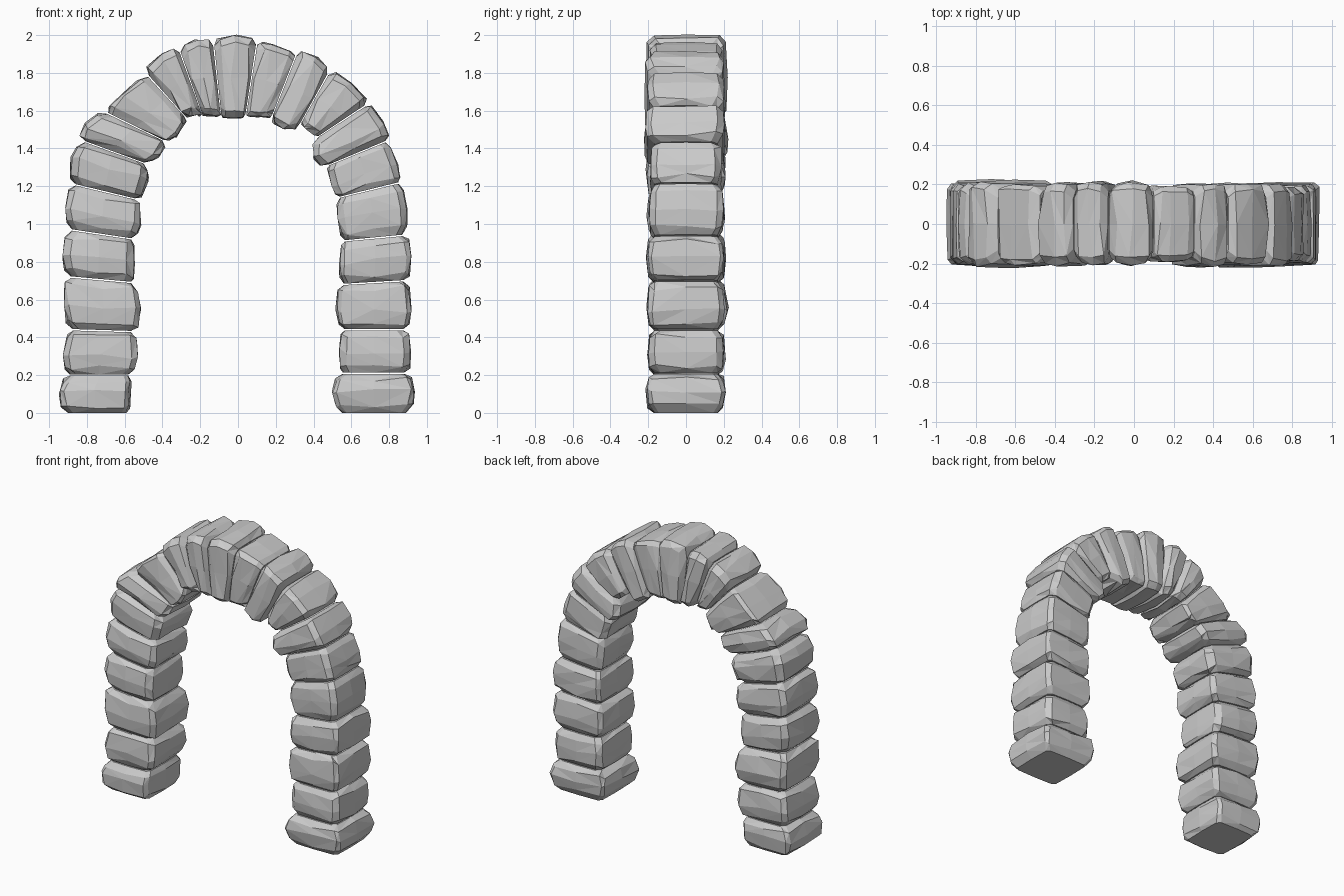
import bpy, bmesh, random
from mathutils import Vector

if "Cube" in bpy.data.objects:
    bpy.data.objects.remove(bpy.data.objects["Cube"])

random.seed(7)
HALF_DEPTH = 0.18

# Joints between stones, left foot to right foot: inner x, z, outer x, z
JOINTS = [
    (-.58, .01, -.91, .01), (-.57, .20, -.90, .20), (-.555, .43, -.885, .44),
    (-.555, .69, -.895, .72), (-.555, .92, -.89, .97), (-.535, 1.13, -.87, 1.21),
    (-.49, 1.32, -.82, 1.44), (-.39, 1.44, -.70, 1.59), (-.28, 1.57, -.48, 1.79),
    (-.19, 1.58, -.31, 1.92), (-.09, 1.57, -.13, 1.955), (.04, 1.57, .10, 1.96),
    (.18, 1.57, .31, 1.90), (.33, 1.53, .48, 1.80), (.42, 1.46, .68, 1.63),
    (.475, 1.31, .79, 1.44), (.53, 1.14, .86, 1.22), (.555, .91, .88, .94),
    (.55, .68, .885, .70), (.555, .44, .885, .44), (.545, .21, .89, .21),
    (.54, .01, .90, .01)]

# How far each stone swells past its joints: (inner, outer)
BULGE = [
    (.0, .04), (.03, .03), (.04, .03), (.0, .035), (.03, .03), (.03, .04), (.03, .05),
    (.035, .015), (.0, .045), (.0, .035), (.01, .04), (.0, .01), (.05, .04), (.0, .035),
    (.055, .03), (.01, .01), (.01, .02), (.01, .035), (.03, .03), (.01, .025), (.04, .04)]

# Rings along a stone: position, share of the bulge, inset at the joints
RINGS = [(.015, .0, .014), (.15, .6, 0), (.5, 1.0, 0), (.85, .6, 0), (.985, .0, .014)]


def section(lo, hi, front, back, c):
    """Chamfered rectangle with a mid point on every face, as (radial, y)."""
    mr, my = (lo + hi) / 2, (front + back) / 2
    return [(lo + c, front), (mr, front - .004), (hi - c, front),
            (hi, front + c), (hi + .004, my), (hi, back - c),
            (hi - c, back), (mr, back + .004), (lo + c, back),
            (lo, back - c), (lo - .004, my), (lo, front + c)]


def make_stone(i, a, b, bulge):
    bm = bmesh.new()
    swell = max(bulge)
    front_b, back_b = swell * .7, swell * random.uniform(.4, .95)
    chamfer = random.uniform(.02, .04)
    peak = random.uniform(-.12, .12)
    rings = []
    for t, share, inset in RINGS:
        end = inset > 0
        if t == .5:
            t += peak
        inner = Vector((a[0], a[1])).lerp(Vector((b[0], b[1])), t)
        outer = Vector((a[2], a[3])).lerp(Vector((b[2], b[3])), t)
        length = (outer - inner).length
        axis = (outer - inner).normalized()
        along = Vector((b[0] + b[2] - a[0] - a[2], b[1] + b[3] - a[1] - a[3])).normalized()
        pts = section(-bulge[0] * share + inset, length + bulge[1] * share - inset,
                      -HALF_DEPTH - front_b * share + inset,
                      HALF_DEPTH + back_b * share - inset, chamfer)
        ring = []
        for r, y in pts:
            p = inner + axis * r
            if not end:
                p += along * random.uniform(-.016, .016) + axis * random.uniform(-.005, .005)
                y += random.uniform(-.005, .005)
            ring.append(bm.verts.new((p.x, y, max(p.y, 0))))
        rings.append(ring)
    # Skin the rings and cap both ends
    n = len(rings[0])
    for r0, r1 in zip(rings, rings[1:]):
        for k in range(n):
            q = (r0[k], r0[(k + 1) % n], r1[(k + 1) % n], r1[k])
            s = random.randint(0, 1)
            bm.faces.new((q[s], q[s + 1], q[s + 2]))
            bm.faces.new((q[s], q[s + 2], q[(s + 3) % 4]))
    bm.faces.new(rings[0])
    bm.faces.new(rings[-1])
    # Feet rest on the ground
    if i in (0, len(BULGE) - 1):
        for v in rings[0 if i == 0 else -1]:
            v.co.z = 0
    bmesh.ops.recalc_face_normals(bm, faces=bm.faces)
    name = "keystone" if i == 10 else f"arch_stone_{i + 1:02d}"
    mesh = bpy.data.meshes.new(name)
    bm.to_mesh(mesh)
    bm.free()
    bpy.context.collection.objects.link(bpy.data.objects.new(name, mesh))


for i, bulge in enumerate(BULGE):
    make_stone(i, JOINTS[i], JOINTS[i + 1], bulge)
